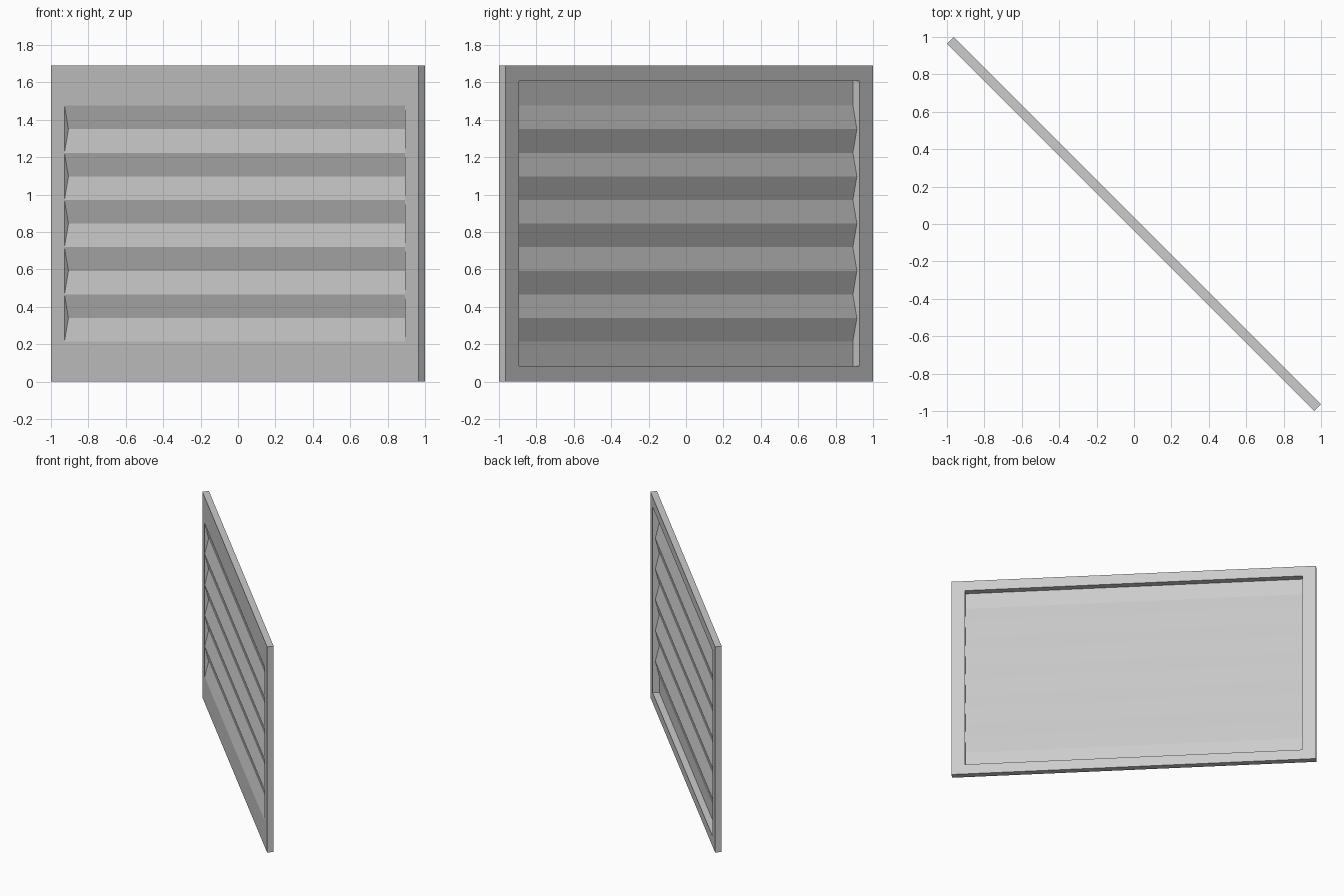
import bpy, bmesh
from math import radians, sqrt

if "Cube" in bpy.data.objects:
    bpy.data.objects.remove(bpy.data.objects["Cube"])

T = 0.05                          # panel thickness
HW = (2 / sqrt(2)) - T / 2        # half width along the panel
H = 1.69                          # panel height
IW = 1.287                        # half width of the opening
Z0, Z1 = 0.083, 1.607             # opening bottom / top
RIDGES, PITCH, DEPTH = 5, 0.2525, 0.03
FRONT, BACK = -T / 2, T / 2


def make(name, bm):
    """Turn a bmesh into an object standing diagonally across the origin."""
    mesh = bpy.data.meshes.new(name)
    bm.to_mesh(mesh)
    bm.free()
    obj = bpy.data.objects.new(name, mesh)
    obj.rotation_euler.z = radians(-45)
    bpy.context.collection.objects.link(obj)
    return obj


# Frame: rectangular ring with outer and inner walls
bm = bmesh.new()


def loop(hw, z0, z1, y):
    return [bm.verts.new(p) for p in
            ((-hw, y, z0), (hw, y, z0), (hw, y, z1), (-hw, y, z1))]


loops = [loop(HW, 0, H, FRONT), loop(HW, 0, H, BACK),
         loop(IW, Z0, Z1, BACK), loop(IW, Z0, Z1, FRONT)]
for k in range(4):
    a, b = loops[k], loops[(k + 1) % 4]
    for i in range(4):
        j = (i + 1) % 4
        bm.faces.new((a[i], a[j], b[j], b[i]))
bmesh.ops.recalc_face_normals(bm, faces=bm.faces)
make("frame", bm)

# Thin corrugated sheet: flat margins, ridges folded towards the back
start = (H - RIDGES * PITCH) / 2
profile = [(FRONT, Z0)]
for i in range(2 * RIDGES + 1):
    profile.append((FRONT + DEPTH * (i % 2), start + i * PITCH / 2))
profile.append((FRONT, Z1))
bm = bmesh.new()
rows = [[bm.verts.new((x, y, z)) for x in (-IW, IW)] for y, z in profile]
for a, b in zip(rows, rows[1:]):
    bm.faces.new((a[0], a[1], b[1], b[0]))
make("corrugated_sheet", bm)
